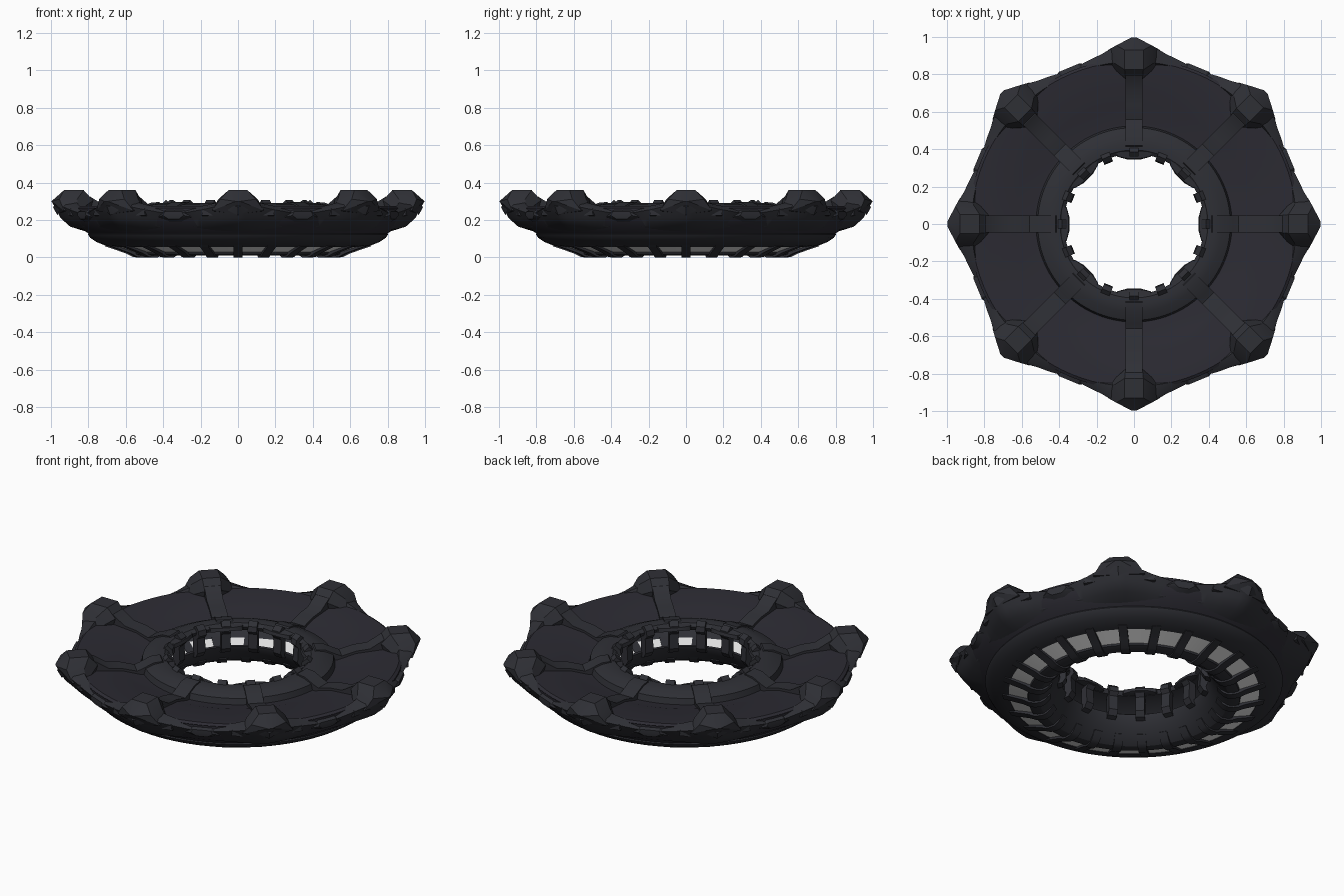
import bpy, bmesh, math

if "Cube" in bpy.data.objects:
    bpy.data.objects.remove(bpy.data.objects["Cube"])

def mat(name, c):
    m = bpy.data.materials.new(name)
    m.diffuse_color = (*c, 1)
    m.use_nodes = True
    m.node_tree.nodes["Principled BSDF"].inputs["Base Color"].default_value = m.diffuse_color
    return m

PLATE = mat("dark plate", (0.025, 0.024, 0.033))
FRAME = mat("dark frame metal", (0.028, 0.029, 0.036))
LIGHT = mat("pale light panel", (0.8, 0.8, 0.8))

def finish(name, bm, m, angle=30):
    bmesh.ops.recalc_face_normals(bm, faces=bm.faces)
    me = bpy.data.meshes.new(name)
    bm.to_mesh(me)
    bm.free()
    me.materials.append(m)
    ob = bpy.data.objects.new(name, me)
    bpy.context.collection.objects.link(ob)
    bpy.ops.object.select_all(action='DESELECT')
    ob.select_set(True)
    bpy.context.view_layer.objects.active = ob
    bpy.ops.object.shade_smooth_by_angle(angle=math.radians(angle))
    return ob

def pos(r, s, z, a):
    # radius r, sideways offset s, height z, turned by angle a
    return (r * math.cos(a) - s * math.sin(a), r * math.sin(a) + s * math.cos(a), z)

def ring(name, section, m, steps=96):
    # closed (r, z) loop swept round z; section may vary with the angle
    f = section if callable(section) else (lambda a: section)
    bm = bmesh.new()
    loops = []
    for i in range(steps):
        a = 2 * math.pi * i / steps
        loops.append([bm.verts.new(pos(r, 0, z, a)) for r, z in f(a)])
    n = len(loops[0])
    for i in range(steps):
        A, B = loops[i], loops[(i + 1) % steps]
        for j in range(n):
            k = (j + 1) % n
            bm.faces.new((A[j], B[j], B[k], A[k]))
    return finish(name, bm, m)

def fins(name, profile, width, count, m, offset=0.0):
    # flat (r, z) outline given a thickness and repeated round z
    bm = bmesh.new()
    for i in range(count):
        a = 2 * math.pi * (i + offset) / count
        L = [bm.verts.new(pos(r, -width / 2, z, a)) for r, z in profile]
        R = [bm.verts.new(pos(r, width / 2, z, a)) for r, z in profile]
        bm.faces.new(L)
        bm.faces.new(R[::-1])
        for j in range(len(L)):
            k = (j + 1) % len(L)
            bm.faces.new((L[j], R[j], R[k], L[k]))
    return finish(name, bm, m)

def hulls(name, pts, count, m, offset=0.0):
    # mirrored convex block repeated round z
    bm = bmesh.new()
    for i in range(count):
        a = 2 * math.pi * (i + offset) / count
        vs = []
        for r, s, z in pts:
            for q in ({s, -s} if s else {0}):
                vs.append(bm.verts.new(pos(r, q, z, a)))
        res = bmesh.ops.convex_hull(bm, input=vs)
        junk = [v for v in res["geom_interior"] if isinstance(v, bmesh.types.BMVert)]
        bmesh.ops.delete(bm, geom=junk, context='VERTS')
    return finish(name, bm, m, 25)

# Dished top plates and raised inner rim
ring("top_plates", [(.885, .265), (.87, .275), (.64, .258), (.54, .228), (.50, .228),
                    (.50, .205), (.55, .205), (.65, .23), (.87, .24)], PLATE)
ring("inner_rim", [(.385, .25), (.375, .272), (.395, .288), (.43, .29), (.47, .282), (.515, .262),
                   (.525, .225), (.50, .205), (.45, .235)], FRAME)

# Lower ring, light panel and outer bead
ring("lower_ring", [(.575, .032), (.57, .018), (.545, .01), (.51, .01), (.47, .035), (.43, .085),
                    (.405, .125), (.40, .145), (.42, .145), (.47, .085), (.52, .04)], FRAME)
ring("light_panel", [(.56, .024), (.70, .068), (.70, .075), (.56, .031)], LIGHT)
ring("outer_bead", [(.675, .057), (.71, .064), (.755, .082), (.79, .105), (.802, .122),
                    (.795, .138), (.76, .14), (.70, .09), (.675, .066)], FRAME)

# Outer wall behind the armour
ring("outer_wall", [(.78, .115), (.86, .17), (.885, .21), (.885, .262), (.865, .262),
                    (.855, .2), (.78, .135)], PLATE)

# Scalloped armour, swelling toward each of the eight knobs
KEYS = [(0, .985, .295), (.25, .955, .288), (.5, .922, .268), (.8, .90, .25), (1, .893, .243)]

def armour(a):
    t = abs((math.degrees(a) + 22.5) % 45 - 22.5) / 22.5
    for (t0, r0, z0), (t1, r1, z1) in zip(KEYS, KEYS[1:]):
        if t <= t1 + 1e-6:
            u = (t - t0) / (t1 - t0)
            R, Z = r0 + (r1 - r0) * u, z0 + (z1 - z0) * u
            break
    low = .13 + .035 * max(0, t - .6) / .4
    d = R - .79
    return [(.785 + (low - .13), low), (.79 + d * .55, max(.165, low + .015)), (.79 + d * .82, .212),
            (R, Z - .01), (R - .015, Z), (.868, Z + .012), (.85, Z - .02), (.80, .16)]

ring("armour_band", armour, FRAME, 160)

# Corner knobs, with a raised chevron on each face
hulls("corner_knobs", [(.825, .05, .36), (.93, .05, .36), (.775, .045, .305), (.86, .105, .312),
                       (.955, .095, .312), (.998, .012, .30), (.93, .14, .25), (.85, .13, .25),
                       (.955, .02, .235), (.80, .05, .22)], 8, FRAME)
hulls("knob_chevrons", [(.99, 0, .27), (.965, .055, .285), (.955, .06, .255), (.965, 0, .225)], 8, FRAME)

# Small clasps between the knobs
hulls("rim_clasps", [(.87, .085, .235), (.905, .05, .245), (.905, .06, .225), (.88, .1, .215),
                     (.86, .03, .185), (.90, .03, .205), (.865, .05, .26)], 8, FRAME, .5)
for side in (-.27, .27):
    hulls("side_clasp", [(.87, .03, .27), (.918, .025, .26), (.918, .03, .225), (.87, .03, .215)],
          8, FRAME, .5 + side)

# Radial straps over the plates, stepping up into the knobs
fins("radial_straps", [(.40, .27), (.42, .297), (.47, .292), (.53, .262), (.56, .25), (.64, .272),
                       (.715, .279), (.79, .325), (.84, .325), (.84, .23), (.64, .235), (.54, .21),
                       (.48, .24)], .09, 8, FRAME)

# Window frames beneath
fins("window_frames", [(.71, .06), (.66, .043), (.60, .022), (.565, .004), (.54, 0), (.51, 0),
                       (.485, .012), (.45, .05), (.46, .06), (.52, .035), (.60, .045), (.70, .082)],
     .048, 24, FRAME)

# Posts joining the lower ring to the inner rim
fins("inner_posts", [(.385, .12), (.365, .15), (.37, .235), (.352, .255), (.358, .285), (.385, .308),
                     (.41, .285), (.41, .14), (.42, .11)], .05, 16, FRAME)
hulls("inner_clamps", [(.345, .035, .262), (.36, .09, .255), (.36, .085, .28), (.385, .1, .285),
                       (.39, .1, .25), (.35, .03, .28)], 8, FRAME)
